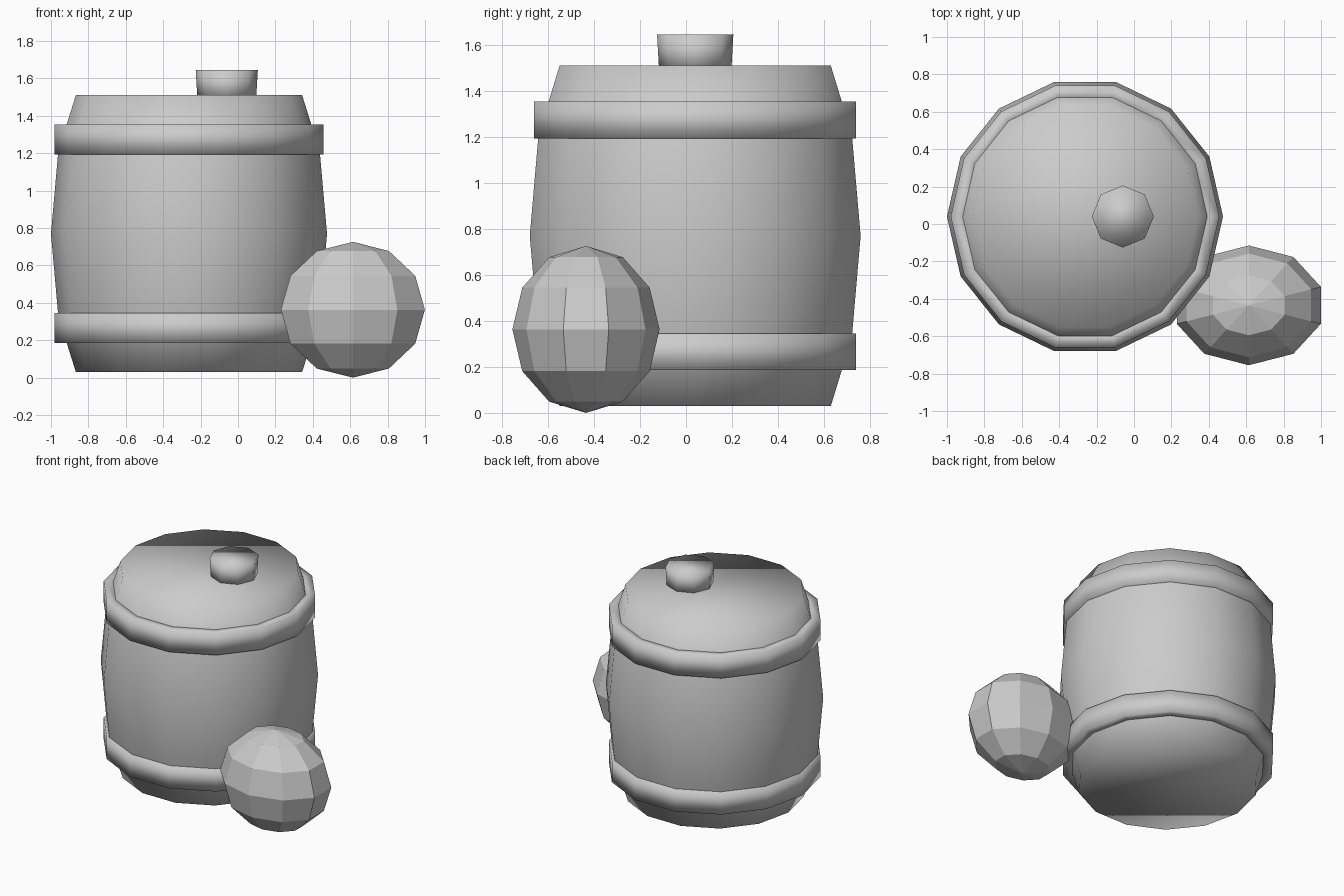
import bpy, bmesh
from math import sin, cos, pi

if "Cube" in bpy.data.objects:
    bpy.data.objects.remove(bpy.data.objects["Cube"])


def lathe(name, profile, sides, center, scale=(1, 1, 1), phase=0.0,
          closed=False, caps=True, smooth=True):
    """Spin a (radius, z) profile around z into a faceted solid."""
    bm = bmesh.new()
    rings = [[bm.verts.new((r * cos(phase + 2 * pi * i / sides) * scale[0],
                            r * sin(phase + 2 * pi * i / sides) * scale[1],
                            z * scale[2])) for i in range(sides)]
             for r, z in profile]
    pairs = list(zip(rings, rings[1:]))
    if closed:
        pairs.append((rings[-1], rings[0]))
    for a, b in pairs:
        for i in range(sides):
            j = (i + 1) % sides
            bm.faces.new((a[i], a[j], b[j], b[i]))
    if caps:
        bm.faces.new(rings[0][::-1])
        bm.faces.new(rings[-1])
    bmesh.ops.remove_doubles(bm, verts=bm.verts, dist=1e-4)
    bmesh.ops.recalc_face_normals(bm, faces=bm.faces)
    for f in bm.faces:
        f.smooth = smooth
    mesh = bpy.data.meshes.new(name)
    bm.to_mesh(mesh)
    bm.free()
    obj = bpy.data.objects.new(name, mesh)
    obj.location = center
    bpy.context.collection.objects.link(obj)
    return obj


SIDES = 14
BX, BY, BZ = -0.262, 0.04, 0.77

# Bulging barrel body, symmetric about its middle
half = [(0.605, -0.74), (0.699, -0.44), (0.738, 0.0)]
lathe("barrel_body", half + [(r, -z) for r, z in half[-2::-1]],
      SIDES, (BX, BY, BZ))

# Two hoops
for name, s in (("lower_hoop", -1), ("upper_hoop", 1)):
    lathe(name, [(0.63, -0.08), (0.718, -0.08), (0.718, 0.08), (0.63, 0.08)],
          SIDES, (BX, BY, BZ + s * 0.504), closed=True, caps=False)

# Bung on the lid
lathe("bung", [(0.157, -0.02), (0.166, 0.135)], 8, (-0.06, BY, 1.51))

# Faceted ball leaning on the barrel
arc = [(sin(pi * k / 6), -cos(pi * k / 6)) for k in range(7)]
lathe("ball", arc, 10, (0.614, -0.435, 0.363), scale=(0.405, 0.32, 0.363),
      phase=pi / 2, caps=False, smooth=False)
